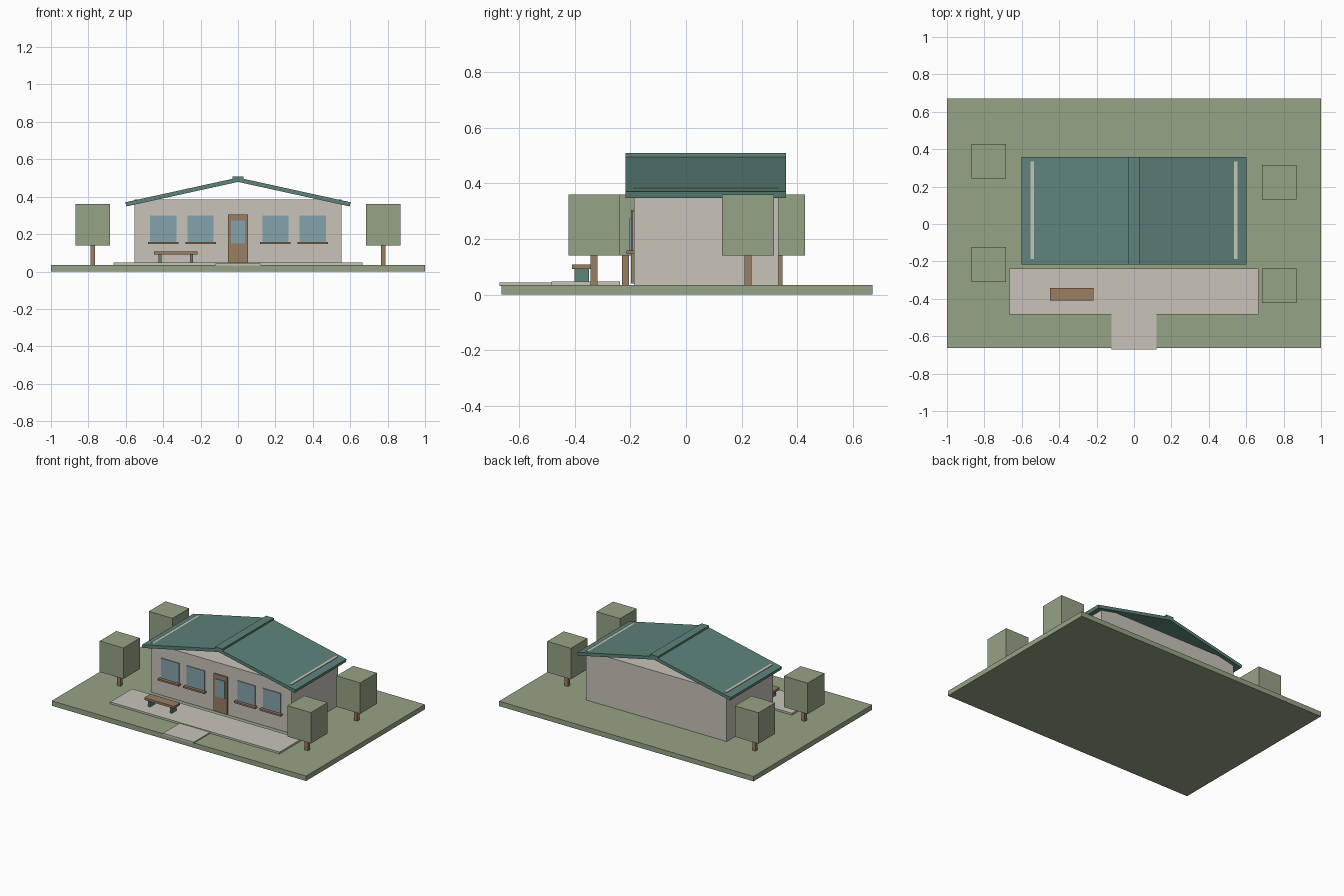
import bpy, bmesh

if "Cube" in bpy.data.objects:
    bpy.data.objects.remove(bpy.data.objects["Cube"])


def material(name, rgb):
    lin = [((c / 255 + 0.055) / 1.055) ** 2.4 for c in rgb]
    m = bpy.data.materials.new(name)
    m.diffuse_color = (*lin, 1)
    m.use_nodes = True
    m.node_tree.nodes["Principled BSDF"].inputs["Base Color"].default_value = m.diffuse_color
    return m


GREEN = material("leaf green", (150, 163, 134))
TEAL = material("roof teal", (92, 131, 122))
BEIGE = material("plaster beige", (200, 196, 185))
GLASS = material("window blue", (132, 164, 173))
BROWN = material("wood brown", (154, 126, 97))


def prism(name, profile, y0, y1, mat):
    """Extrude an x-z outline along y."""
    bm = bmesh.new()
    face = bm.faces.new([bm.verts.new((x, y0, z)) for x, z in profile])
    ext = bmesh.ops.extrude_face_region(bm, geom=[face])
    moved = [v for v in ext["geom"] if isinstance(v, bmesh.types.BMVert)]
    bmesh.ops.translate(bm, verts=moved, vec=(0, y1 - y0, 0))
    bmesh.ops.recalc_face_normals(bm, faces=bm.faces)
    mesh = bpy.data.meshes.new(name)
    bm.to_mesh(mesh)
    bm.free()
    mesh.materials.append(mat)
    obj = bpy.data.objects.new(name, mesh)
    bpy.context.collection.objects.link(obj)
    return obj


def box(name, x, y, z, mat):
    return prism(name, [(x[0], z[0]), (x[1], z[0]), (x[1], z[1]), (x[0], z[1])], *y, mat)


def span(c, half):
    return (c - half, c + half)


# Ground and paving
box("lawn", (-1, 1), (-0.663, 0.67), (0, 0.035), GREEN)
box("patio", (-0.666, 0.666), (-0.484, -0.238), (0.033, 0.048), BEIGE)
box("front_path", (-0.12, 0.12), (-0.67, -0.482), (0.031, 0.043), BEIGE)

# House body: its top edges poke slightly through the roof
box("walls", (-0.553, 0.553), (-0.187, 0.333), (0.03, 0.385), BEIGE)

# Pitched roof with square-cut eaves, and ridge cap
right = [(0.602, 0.370), (0.597, 0.348)]
left = [(-x, z) for x, z in reversed(right)]
prism("roof", [(0, 0.502), *right, (0, 0.479), *left], -0.217, 0.359, TEAL)
box("ridge_cap", (-0.03, 0.03), (-0.217, 0.359), (0.487, 0.509), TEAL)

# Door
box("door", (-0.053, 0.053), (-0.197, -0.18), (0.04, 0.305), BROWN)
box("door_glass", (-0.037, 0.037), (-0.203, -0.195), (0.15, 0.273), GLASS)

# Windows with sills
for cx in (-0.4, -0.2, 0.2, 0.4):
    box("window", span(cx, 0.07), (-0.193, -0.184), (0.155, 0.30), GLASS)
    box("window_sill", span(cx, 0.082), (-0.213, -0.184), (0.147, 0.159), BROWN)

# Bench
box("bench_seat", span(-0.333, 0.117), (-0.41, -0.341), (0.092, 0.108), BROWN)
for s in (-1, 1):
    box("bench_leg", span(-0.333 + s * 0.085, 0.008), (-0.4, -0.349), (0.046, 0.093), TEAL)

# Trees
for cx, cy in ((-0.777, 0.335), (-0.777, -0.217), (0.777, 0.223), (0.777, -0.33)):
    box("tree_trunk", span(cx, 0.0125), span(cy, 0.0125), (0.033, 0.145), BROWN)
    box("tree_foliage", span(cx, 0.093), span(cy, 0.093), (0.14, 0.36), GREEN)
